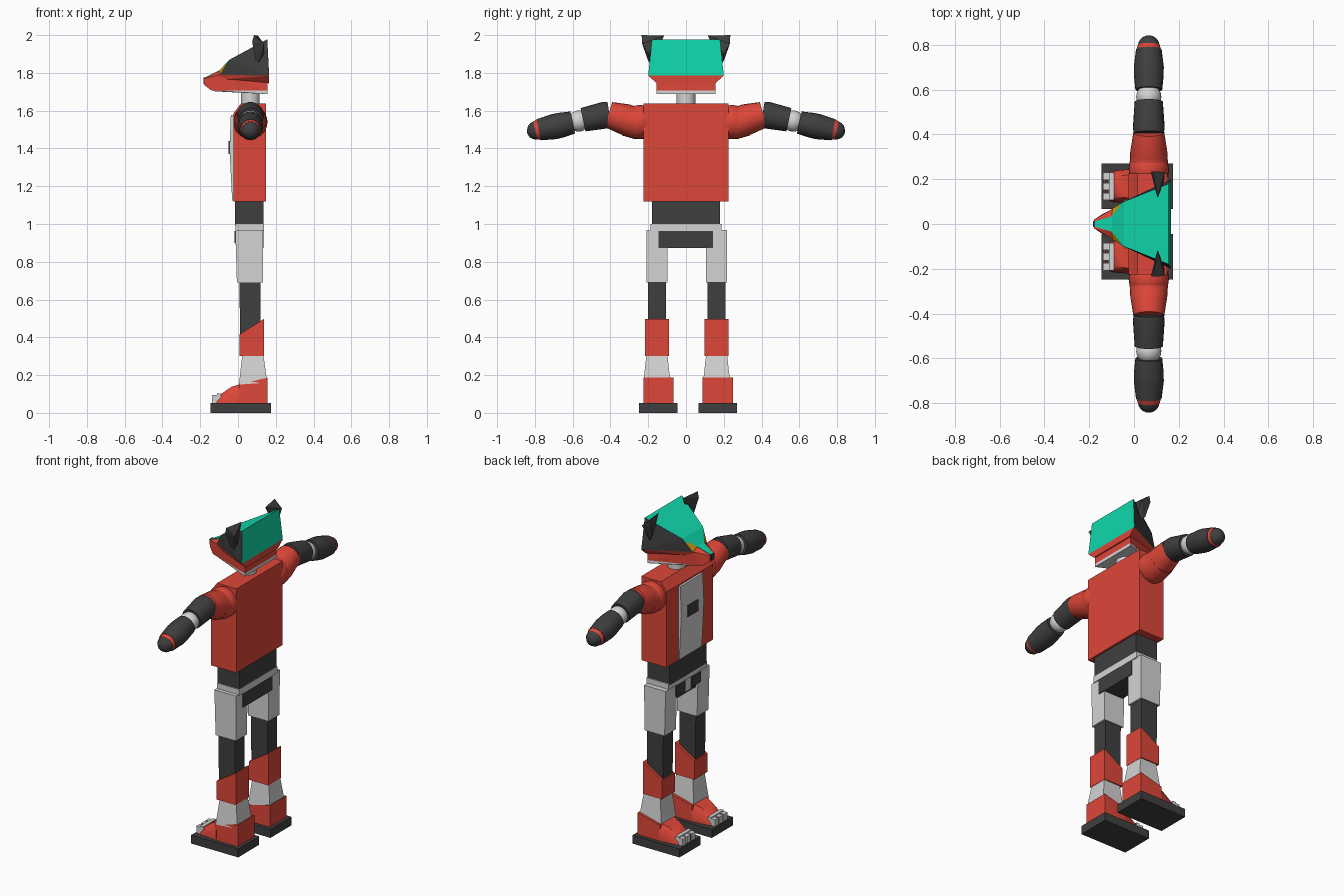
import bpy, bmesh, math
from mathutils import Vector


def lin(c):
    c /= 255
    return c / 12.92 if c <= 0.04045 else ((c + 0.055) / 1.055) ** 2.4


def mat(name, r, g, b):
    m = bpy.data.materials.new(name)
    m.diffuse_color = (lin(r), lin(g), lin(b), 1)
    return m


RED = mat("red", 222, 70, 56)
TEAL = mat("teal", 16, 216, 172)
WHITE = mat("light grey", 212, 212, 212)
DARK = mat("charcoal", 63, 63, 63)
GOLD = mat("gold", 212, 160, 14)


def finish(name, bm, mats, smooth=False, rule=None):
    bmesh.ops.recalc_face_normals(bm, faces=bm.faces)
    for f in bm.faces:
        f.smooth = smooth
        if rule:
            f.material_index = rule(f)
    me = bpy.data.meshes.new(name)
    bm.to_mesh(me)
    bm.free()
    for m in mats:
        me.materials.append(m)
    if smooth:
        me.set_sharp_from_angle(angle=math.radians(38))
    ob = bpy.data.objects.new(name, me)
    bpy.context.collection.objects.link(ob)
    return ob


def hull_bm(pts):
    bm = bmesh.new()
    for p in pts:
        bm.verts.new(p)
    bmesh.ops.convex_hull(bm, input=bm.verts)
    bmesh.ops.dissolve_limit(bm, angle_limit=0.01, verts=bm.verts, edges=bm.edges)
    return bm


def hull(name, pts, m, smooth=False):
    return finish(name, hull_bm(pts), [m], smooth)


def sym(pts):
    """Points (x, half width, z) doubled to both sides of y = 0."""
    return [(x, s * y, z) for x, y, z in pts for s in (-1, 1)]


def block(name, x0, x1, y0, y1, z0, z1, m):
    return hull(name, [(x, y, z) for x in (x0, x1) for y in (y0, y1) for z in (z0, z1)], m)


def tube(name, rings, m, s, cx=0.066, n=24):
    """Round loft through rings (y, z, radius), mirrored by s."""
    bm = bmesh.new()
    c = [Vector((cx, s * y, z)) for y, z, r in rings]
    loops = []
    for i, (y, z, r) in enumerate(rings):
        d = (c[min(i + 1, len(c) - 1)] - c[max(i - 1, 0)]).normalized()
        u = Vector((1, 0, 0))
        v = d.cross(u)
        loops.append([bm.verts.new(c[i] + r * (math.cos(a) * u + math.sin(a) * v))
                      for a in (2 * math.pi * k / n for k in range(n))])
    for a, b in zip(loops, loops[1:]):
        for k in range(n):
            bm.faces.new((a[k], a[(k + 1) % n], b[(k + 1) % n], b[k]))
    bm.faces.new(loops[0])
    bm.faces.new(loops[-1])
    return finish(name, bm, [m], True)


def ball(name, c, r, m):
    bm = bmesh.new()
    bmesh.ops.create_uvsphere(bm, u_segments=24, v_segments=14, radius=r)
    bmesh.ops.translate(bm, verts=bm.verts, vec=c)
    return finish(name, bm, [m], True)


# Head: cranium with teal top, back and brow, dark sides, gold eyes
bm = hull_bm(sym([(0.155, 0.18, 1.978), (0.165, 0.2, 1.785), (-0.045, 0.1, 1.87),
                  (-0.1, 0.035, 1.812), (-0.095, 0.07, 1.79)]))
bmesh.ops.bisect_plane(bm, geom=bm.verts[:] + bm.edges[:] + bm.faces[:],
                       plane_co=(0, 0, 1.845), plane_no=(0, 0, 1))


def head_rule(f):
    n, z = f.normal, f.calc_center_median().z
    if n.x < -0.7 and abs(n.y) > 0.2:
        return 2 if z < 1.845 else 0
    return 0 if n.z > 0.25 or n.x > 0.5 or n.x < -0.7 else 1


finish("cranium", bm, [TEAL, DARK, GOLD], rule=head_rule)
hull("cheeks", sym([(0.165, 0.2, 1.785), (0.163, 0.155, 1.745), (-0.095, 0.07, 1.79),
                    (-0.14, 0.035, 1.76)]), RED)
hull("muzzle", sym([(0.155, 0.155, 1.75), (0.155, 0.155, 1.707), (-0.14, 0.045, 1.707),
                    (-0.178, 0.02, 1.735), (-0.178, 0.02, 1.77), (-0.1, 0.065, 1.79),
                    (-0.1, 0.033, 1.81)]), RED)
hull("muzzle_stripe", sym([(-0.098, 0.034, 1.814), (-0.174, 0.013, 1.776),
                           (-0.098, 0.034, 1.806), (-0.174, 0.013, 1.769)]), TEAL)
block("nose", -0.183, -0.168, -0.014, 0.014, 1.742, 1.776, DARK)
hull("chin", sym([(-0.138, 0.042, 1.708), (0.155, 0.155, 1.708), (0.155, 0.155, 1.688),
                  (-0.12, 0.045, 1.702)]), WHITE)
for s in (-1, 1):
    hull("ear", [(x, s * y, z) for x, y, z in (
        (0.11, 0.195, 1.855), (0.09, 0.205, 1.875), (0.137, 0.2, 1.9), (0.137, 0.232, 1.955),
        (0.075, 0.232, 1.965), (0.085, 0.235, 2.0), (0.105, 0.115, 1.997))], DARK)

# Neck and torso
bm = bmesh.new()
bmesh.ops.create_cone(bm, cap_ends=True, segments=24, radius1=0.05, radius2=0.05, depth=0.12)
bmesh.ops.translate(bm, verts=bm.verts, vec=(0.065, 0, 1.65))
finish("neck", bm, [WHITE], True)
hull("torso", sym([(-0.025, 0.225, 1.12), (0.147, 0.225, 1.12), (0.147, 0.225, 1.637),
                   (0.015, 0.225, 1.637), (-0.025, 0.225, 1.585)]), RED)
hull("chest_panel", sym([(-0.031, 0.11, 1.125), (-0.045, 0.11, 1.4), (-0.038, 0.11, 1.578),
                         (-0.02, 0.11, 1.125), (-0.02, 0.11, 1.578)]), WHITE)
block("chest_display", -0.049, -0.04, -0.05, 0.05, 1.37, 1.44, DARK)

# Waist and hips
block("waist", -0.015, 0.135, -0.18, 0.18, 0.99, 1.125, DARK)
block("hip_band", -0.012, 0.138, -0.187, 0.187, 0.962, 1.0, WHITE)
block("pelvis", 0.0, 0.136, -0.145, 0.142, 0.872, 0.964, DARK)
block("hip_buckle", -0.014, 0.0, -0.028, 0.028, 0.89, 0.965, WHITE)

for s in (-1, 1):
    block("hip_pouch", -0.019, 0.0, s * 0.03, s * 0.12, 0.9, 0.962, DARK)

    # Arms
    ball("shoulder_ball", (0.066, s * 0.245, 1.54), 0.09, RED)
    tube("shoulder", [(0.2, 1.53, 0.08), (0.26, 1.535, 0.086), (0.32, 1.55, 0.083)], RED, s)
    tube("upper_arm", [(0.29, 1.545, 0.078), (0.32, 1.553, 0.083), (0.41, 1.579, 0.069)], RED, s)
    tube("elbow_sleeve", [(0.405, 1.58, 0.067), (0.43, 1.576, 0.071),
                          (0.545, 1.552, 0.063)], DARK, s)
    ball("elbow", (0.066, s * 0.568, 1.545), 0.056, WHITE)
    tube("forearm", [(0.6, 1.537, 0.06), (0.66, 1.524, 0.066), (0.7, 1.515, 0.067),
                     (0.78, 1.499, 0.057)], DARK, s)
    tube("wrist_ring", [(0.775, 1.5, 0.056), (0.798, 1.495, 0.049)], RED, s)
    tube("hand", [(0.795, 1.496, 0.049), (0.815, 1.492, 0.044), (0.832, 1.489, 0.03),
                  (0.841, 1.488, 0.01)], DARK, s)

    # Legs
    c = s * 0.158 + 0.004

    def leg(name, pts, m, smooth=False, c=c):
        return hull(name, [(x, y + c, z) for x, y, z in sym(pts)], m, smooth)

    leg("thigh", [(-0.014, 0.056, 0.967), (0.132, 0.056, 0.967),
                  (-0.006, 0.055, 0.69), (0.132, 0.055, 0.69)], WHITE)
    leg("knee", [(0.007, 0.048, 0.7), (0.12, 0.048, 0.7),
                 (0.012, 0.048, 0.38), (0.12, 0.048, 0.38)], DARK)
    leg("shin_guard", [(0.007, 0.063, 0.3), (0.137, 0.063, 0.3),
                       (0.007, 0.063, 0.415), (0.137, 0.063, 0.497)], RED)
    leg("ankle", [(0.022, 0.056, 0.302), (0.135, 0.056, 0.302),
                  (0.005, 0.072, 0.15), (0.155, 0.072, 0.16)], WHITE)

    # Feet
    c = s * 0.157 + 0.011
    block("sole", -0.145, 0.175, c - 0.102, c + 0.102, 0, 0.052, DARK)
    leg("heel", [(0.005, 0.08, 0.05), (0.157, 0.08, 0.05),
                 (0.005, 0.078, 0.15), (0.157, 0.08, 0.187)], RED, c=c)
    leg("foot_front", [(0.01, 0.08, 0.05), (0.01, 0.08, 0.12), (0.01, 0.06, 0.152),
                       (-0.035, 0.05, 0.138), (-0.035, 0.075, 0.1), (-0.09, 0.045, 0.1),
                       (-0.1, 0.065, 0.07), (-0.135, 0.05, 0.05), (-0.1, 0.068, 0.05)],
        RED, True, c=c)
    block("toe_core", -0.13, -0.08, c - 0.06, c + 0.06, 0.05, 0.088, DARK)
    for k in (-1, 0, 1):
        block("toe", -0.138, -0.095, c + k * 0.045 - 0.016, c + k * 0.045 + 0.016,
              0.05, 0.095, WHITE)
    block("toe_bar", -0.112, -0.09, c - 0.061, c + 0.061, 0.05, 0.102, WHITE)
